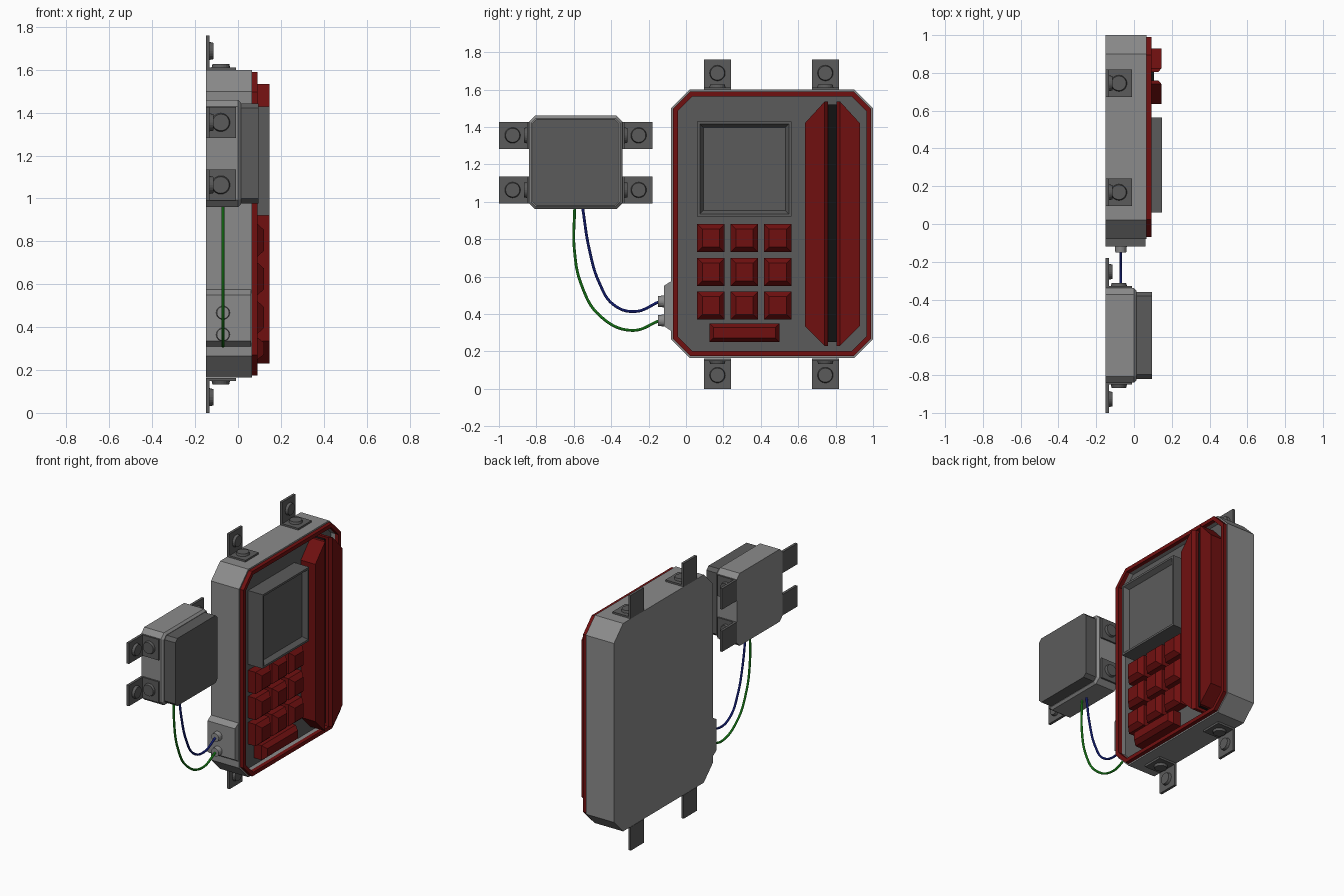
import bpy, bmesh, math
from mathutils import Matrix, Vector

if "Cube" in bpy.data.objects:
    bpy.data.objects.remove(bpy.data.objects["Cube"])


def material(name, r, g, b):
    m = bpy.data.materials.new(name)
    m.diffuse_color = (r, g, b, 1)
    m.use_nodes = True
    m.node_tree.nodes["Principled BSDF"].inputs["Base Color"].default_value = m.diffuse_color
    return m


LIGHT = material("light_grey", 0.26, 0.26, 0.26)
DARK = material("dark_grey", 0.105, 0.105, 0.105)
RED = material("dark_red", 0.16, 0.005, 0.005)
BLACK = material("black", 0.006, 0.006, 0.006)
GREEN = material("green", 0.02, 0.45, 0.02)
BLUE = material("blue", 0.015, 0.03, 0.4)


def finish(name, bm, mat):
    bmesh.ops.recalc_face_normals(bm, faces=bm.faces[:])
    me = bpy.data.meshes.new(name)
    bm.to_mesh(me)
    bm.free()
    me.materials.append(mat)
    ob = bpy.data.objects.new(name, me)
    bpy.context.collection.objects.link(ob)
    return ob


def octagon(y0, y1, z0, z1, c):
    return [(y0 + c, z0), (y1 - c, z0), (y1, z0 + c), (y1, z1 - c),
            (y1 - c, z1), (y0 + c, z1), (y0, z1 - c), (y0, z0 + c)]


def rect(y0, y1, z0, z1):
    return [(y0, z0), (y1, z0), (y1, z1), (y0, z1)]


def prism(name, pts, x0, x1, mat, steps=(), hollow=False, tweak=None):
    """Extrude a y-z outline along x, then inset/push the front face by each (inset, dx)."""
    bm = bmesh.new()
    back = bm.faces.new([bm.verts.new((x0, y, z)) for y, z in pts])
    front = bm.faces.new([bm.verts.new((x1, y, z)) for y, z in pts])
    n = len(pts)
    for i in range(n):
        j = (i + 1) % n
        bm.faces.new((back.verts[i], back.verts[j], front.verts[j], front.verts[i]))
    bmesh.ops.recalc_face_normals(bm, faces=bm.faces[:])
    for inset, dx in steps:
        bmesh.ops.inset_individual(bm, faces=[front], thickness=inset, use_even_offset=True)
        for v in front.verts:
            v.co.x += dx
    if hollow:
        bmesh.ops.delete(bm, geom=[front, back], context='FACES_ONLY')
    if tweak:
        for v in bm.verts:
            tweak(v)
    return finish(name, bm, mat)


def add_box(bm, lo, hi):
    lo, hi = Vector(lo), Vector(hi)
    m = Matrix.Translation((lo + hi) / 2) @ Matrix.Diagonal((*(hi - lo), 1))
    bmesh.ops.create_cube(bm, size=1, matrix=m)


def add_bolt(bm, loc, rot, r, h):
    """Cylinder with a slightly narrower head, base at loc."""
    m = Matrix.Translation(loc) @ rot @ Matrix.Translation((0, 0, h / 2))
    bmesh.ops.create_cone(bm, cap_ends=True, segments=20, radius1=r, radius2=r * 0.9,
                          depth=h, matrix=m)


def bracket(name, y, z, angle):
    """L-shaped mount: wall plate plus flap, each with a bolt; outward is local +z."""
    bm = bmesh.new()
    add_box(bm, (-0.15, -0.072, 0), (-0.132, 0.072, 0.163))
    add_box(bm, (-0.15, -0.072, 0), (-0.01, 0.072, 0.014))
    add_bolt(bm, (-0.132, 0, 0.09), Matrix.Rotation(math.pi / 2, 4, 'Y'), 0.042, 0.018)
    add_bolt(bm, (-0.08, 0, 0.014), Matrix.Identity(4), 0.043, 0.016)
    bm.transform(Matrix.Translation((0, y, z)) @ Matrix.Rotation(angle, 4, 'X'))
    finish(name, bm, DARK)


# Main housing: octagonal tray, red trim ring and recessed face panel
prism("main_housing", octagon(-0.08, 1.0, 0.165, 1.6, 0.1), -0.15, 0.065, LIGHT,
      [(0.036, 0), (0.0002, -0.035)])
prism("red_trim", octagon(-0.07, 0.99, 0.175, 1.59, 0.094), 0.064, 0.092, RED,
      [(0.026, 0), (0.0002, -0.028)], hollow=True)
prism("face_panel", octagon(-0.044, 0.964, 0.201, 1.564, 0.079), 0.025, 0.035, DARK)

# Screen with a sloped recess
prism("screen", rect(0.06, 0.565, 0.92, 1.43), 0.03, 0.148, DARK,
      [(0.014, 0), (0.02, -0.03)])

# Keypad
for row in range(3):
    for col in range(3):
        y, z = 0.06 + col * 0.179, 0.73 - row * 0.18
        prism(f"key_{row}_{col}", rect(y, y + 0.147, z, z + 0.15), 0.03, 0.092, RED,
              [(0.027, 0.03)])
prism("long_key", rect(0.125, 0.5, 0.25, 0.35), 0.03, 0.092, RED, [(0.022, 0.03)])

# Card slot: two mirrored red rails with sloped lips around a black strip
MID = 0.7825


def lower_lip(v):
    if v.co.x > 0.14 and abs(v.co.y - MID) < 0.03:
        v.co.x = 0.128


for s, side in ((-1, "left"), (1, "right")):
    rail = [(0.147, 0.335), (0.042, 0.23), (0.042, 1.535), (0.147, 1.42)]
    lip = [(0.042, 0.23), (0.022, 0.23), (0.022, 1.535), (0.042, 1.535)]
    prism(f"slot_rail_{side}", [(MID + s * a, b) for a, b in rail], 0.03, 0.146, RED)
    prism(f"slot_lip_{side}", [(MID + s * a, b) for a, b in lip], 0.03, 0.146, RED,
          tweak=lower_lip)
prism("slot_strip", rect(MID - 0.023, MID + 0.023, 0.25, 1.52), 0.03, 0.105, BLACK)

# Cable connector block and its two sockets
prism("connector_block", [(-0.075, 0.31), (-0.08, 0.31), (-0.118, 0.335),
                          (-0.118, 0.55), (-0.08, 0.575), (-0.075, 0.575)],
      -0.15, 0.06, LIGHT)
for z, n in ((0.467, "upper"), (0.365, "lower")):
    bm = bmesh.new()
    add_bolt(bm, (-0.07, -0.117, z), Matrix.Rotation(math.pi / 2, 4, 'X'), 0.032, 0.034)
    finish(f"socket_{n}", bm, LIGHT)

# Side box with cover
prism("side_box", octagon(-0.84, -0.34, 0.96, 1.46, 0.032), -0.15, 0.0, LIGHT,
      [(0.014, 0.014)])
prism("side_box_cover", octagon(-0.82, -0.36, 0.977, 1.443, 0.022), 0.01, 0.096, DARK)

# Mounting brackets
for i, y in enumerate((0.168, 0.745)):
    bracket(f"top_bracket_{i}", y, 1.598, 0)
    bracket(f"bottom_bracket_{i}", y, 0.163, math.pi)
for i, z in enumerate((1.355, 1.063)):
    bracket(f"outer_bracket_{i}", -0.837, z, math.pi / 2)
    bracket(f"inner_bracket_{i}", -0.343, z, -math.pi / 2)


# Hanging wires
def wire(name, pts, mat):
    cu = bpy.data.curves.new(name, 'CURVE')
    cu.dimensions = '3D'
    cu.bevel_depth = 0.0075
    cu.bevel_resolution = 2
    cu.resolution_u = 8
    sp = cu.splines.new('BEZIER')
    sp.bezier_points.add(len(pts) - 1)
    for p, (y, z) in zip(sp.bezier_points, pts):
        p.co = (-0.07, y, z)
        p.handle_left_type = p.handle_right_type = 'AUTO'
    cu.materials.append(mat)
    ob = bpy.data.objects.new(name, cu)
    bpy.context.collection.objects.link(ob)
    bpy.ops.object.select_all(action='DESELECT')
    ob.select_set(True)
    bpy.context.view_layer.objects.active = ob
    bpy.ops.object.convert(target='MESH')
    bpy.ops.object.shade_smooth_by_angle()


wire("green_wire", [(-0.595, 0.97), (-0.597, 0.745), (-0.557, 0.55), (-0.46, 0.39),
                    (-0.29, 0.312), (-0.14, 0.365)], GREEN)
wire("blue_wire", [(-0.553, 0.97), (-0.517, 0.745), (-0.465, 0.57), (-0.388, 0.45),
                   (-0.275, 0.413), (-0.14, 0.467)], BLUE)
